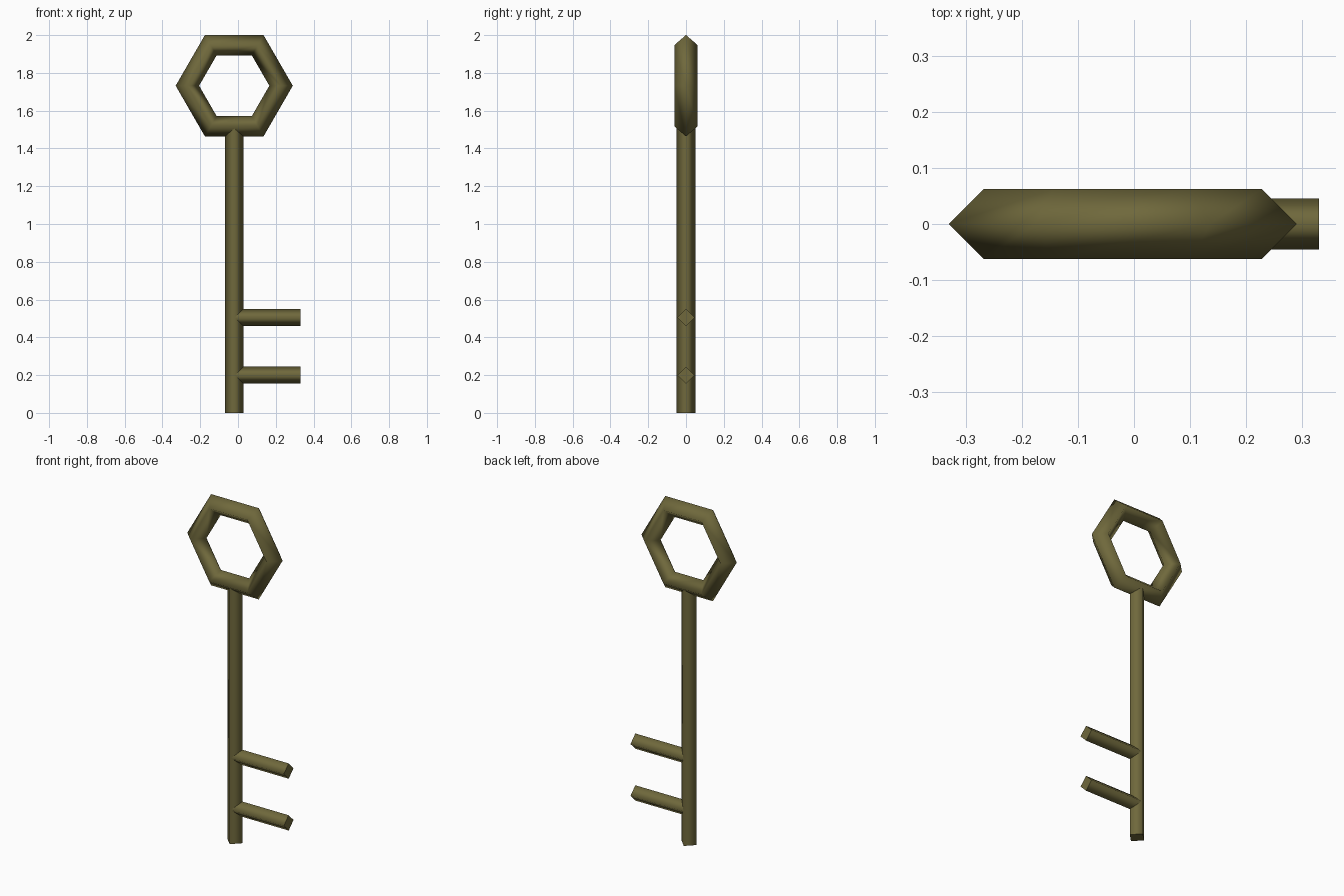
import bpy
from math import pi

if "Cube" in bpy.data.objects:
    bpy.data.objects.remove(bpy.data.objects["Cube"])

CX = -0.02  # centre line of the shaft and bow

brass = bpy.data.materials.new("dark_brass")
brass.diffuse_color = (0.16, 0.14, 0.045, 1)
brass.use_nodes = True
brass.node_tree.nodes["Principled BSDF"].inputs["Base Color"].default_value = brass.diffuse_color


def finish(obj, name):
    obj.name = name
    obj.data.materials.append(brass)
    for p in obj.data.polygons:
        p.use_smooth = True


def diamond_bar(name, radius, length, centre, rotation=(0, 0, 0)):
    """Four-sided bar with smooth sides and crisp end caps."""
    bpy.ops.mesh.primitive_cylinder_add(vertices=4, radius=radius, depth=length,
                                        location=centre, rotation=rotation)
    obj = bpy.context.object
    finish(obj, name)
    verts = obj.data.vertices
    for e in obj.data.edges:
        a, b = (verts[i].co.z for i in e.vertices)
        e.use_edge_sharp = abs(a - b) < 1e-4
    return obj


# Hexagonal bow (handle ring)
bpy.ops.mesh.primitive_torus_add(major_segments=6, minor_segments=4,
                                 major_radius=0.248, minor_radius=0.062,
                                 location=(CX, 0, 1.732), rotation=(pi / 2, 0, 0))
finish(bpy.context.object, "bow")

# Shaft
top = 1.515
diamond_bar("shaft", 0.049, top, (CX, 0, top / 2))

# Two teeth
for name, z in (("lower_tooth", 0.2), ("upper_tooth", 0.505)):
    x0, x1 = CX, 0.33
    diamond_bar(name, 0.045, x1 - x0, ((x0 + x1) / 2, 0, z), (0, pi / 2, 0))
